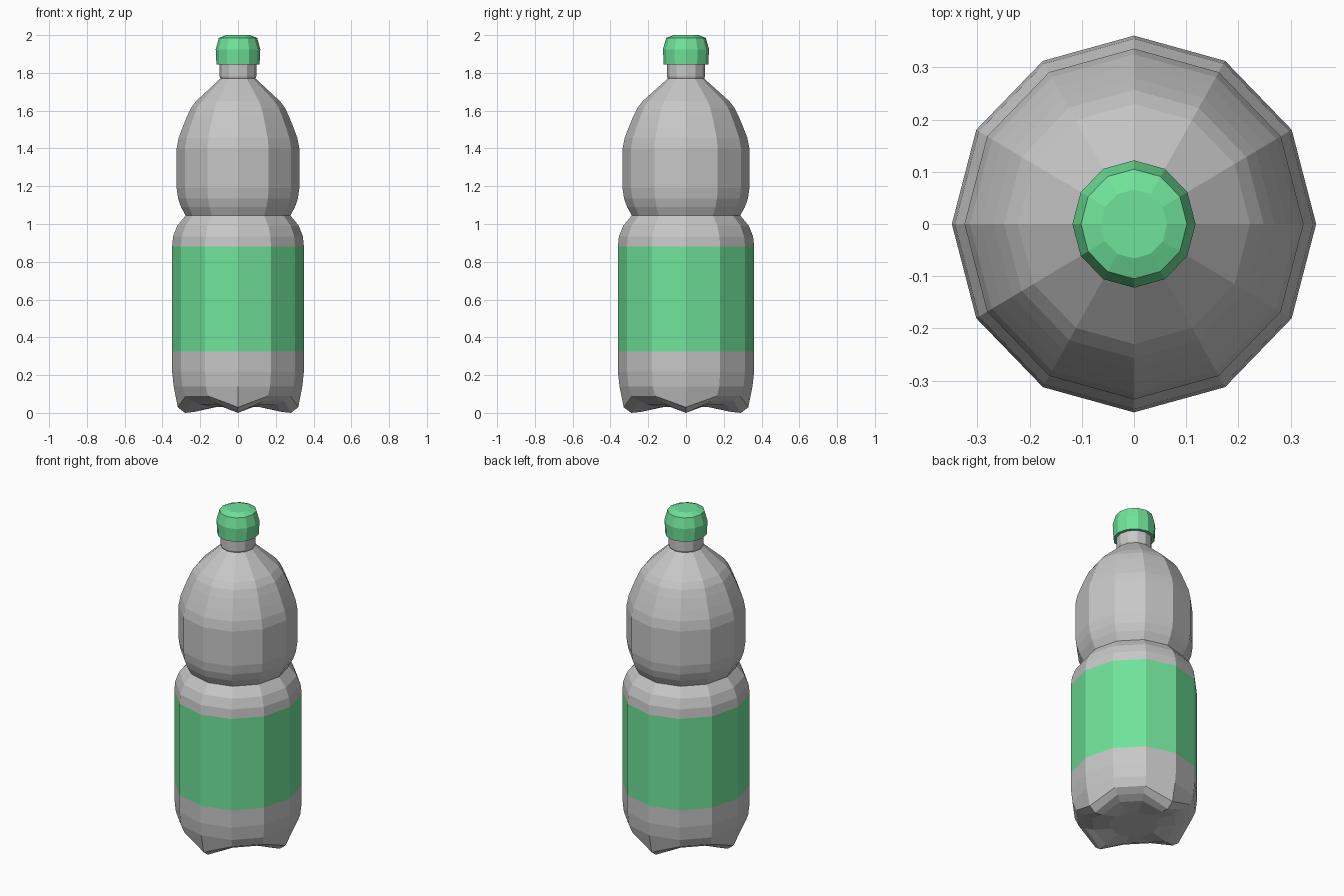
import bpy
import bmesh
from math import sin, cos, pi

SIDES = 12
SQUASH = 0.967  # the bottle is slightly narrower across x

cube = bpy.data.objects.get("Cube")
if cube:
    bpy.data.objects.remove(cube, do_unlink=True)


def make_material(name, rgb):
    mat = bpy.data.materials.new(name)
    mat.use_nodes = True
    color = (*rgb, 1)
    mat.diffuse_color = color
    mat.node_tree.nodes["Principled BSDF"].inputs["Base Color"].default_value = color
    return mat


grey = make_material("clear grey plastic", (0.57, 0.57, 0.57))
green = make_material("green plastic", (0.16, 0.77, 0.32))


def lathe(name, rings, materials, material_rule=None):
    """Skin rings of (radius, height); height may be a function of the side index."""
    bm = bmesh.new()
    loops = []
    for radius, height in rings:
        loop = []
        for i in range(SIDES):
            a = 2 * pi * i / SIDES
            z = height(i) if callable(height) else height
            loop.append(bm.verts.new((radius * SQUASH * cos(a), radius * sin(a), z)))
        loops.append(loop)
    for low, high in zip(loops, loops[1:]):
        for i in range(SIDES):
            j = (i + 1) % SIDES
            bm.faces.new((low[i], low[j], high[j], high[i]))
    bm.faces.new(reversed(loops[0]))
    bm.faces.new(loops[-1])
    bmesh.ops.recalc_face_normals(bm, faces=bm.faces)
    if material_rule:
        for face in bm.faces:
            face.material_index = material_rule(face.calc_center_median())
    mesh = bpy.data.meshes.new(name)
    bm.to_mesh(mesh)
    bm.free()
    for mat in materials:
        mesh.materials.append(mat)
    obj = bpy.data.objects.new(name, mesh)
    bpy.context.collection.objects.link(obj)
    return obj


def foot(low, arch):
    """Every third corner reaches down as a foot, the others arch up."""
    return lambda i: low if i % 3 == 0 else arch


# Base with four feet, label wall, waist, shoulder dome and neck
base = [
    (0.14, 0.03),
    (0.24, foot(0.005, 0.045)),
    (0.29, foot(0.0, 0.065)),
    (0.33, foot(0.03, 0.09)),
    (0.352, 0.14),
    (0.361, 0.22),
]
label_wall = [(0.361, 0.325), (0.361, 0.88)]
waist = [(0.355, 0.935), (0.333, 0.99), (0.287, 1.045),
         (0.312, 1.09), (0.328, 1.135), (0.336, 1.19)]
shoulder = [(0.336, 1.4), (0.325, 1.455), (0.304, 1.51), (0.279, 1.57),
            (0.257, 1.615), (0.23, 1.65), (0.096, 1.77)]
neck = [(0.1, 1.78), (0.1, 1.86)]

lathe("bottle_body", base + label_wall + waist + shoulder + neck, [grey, green],
      lambda c: 1 if 0.33 < c.z < 0.87 else 0)

# Screw cap with a bevelled top
lathe("screw_cap", [(0.118, 1.845), (0.122, 1.925), (0.105, 1.985), (0.066, 2.0)], [green])
